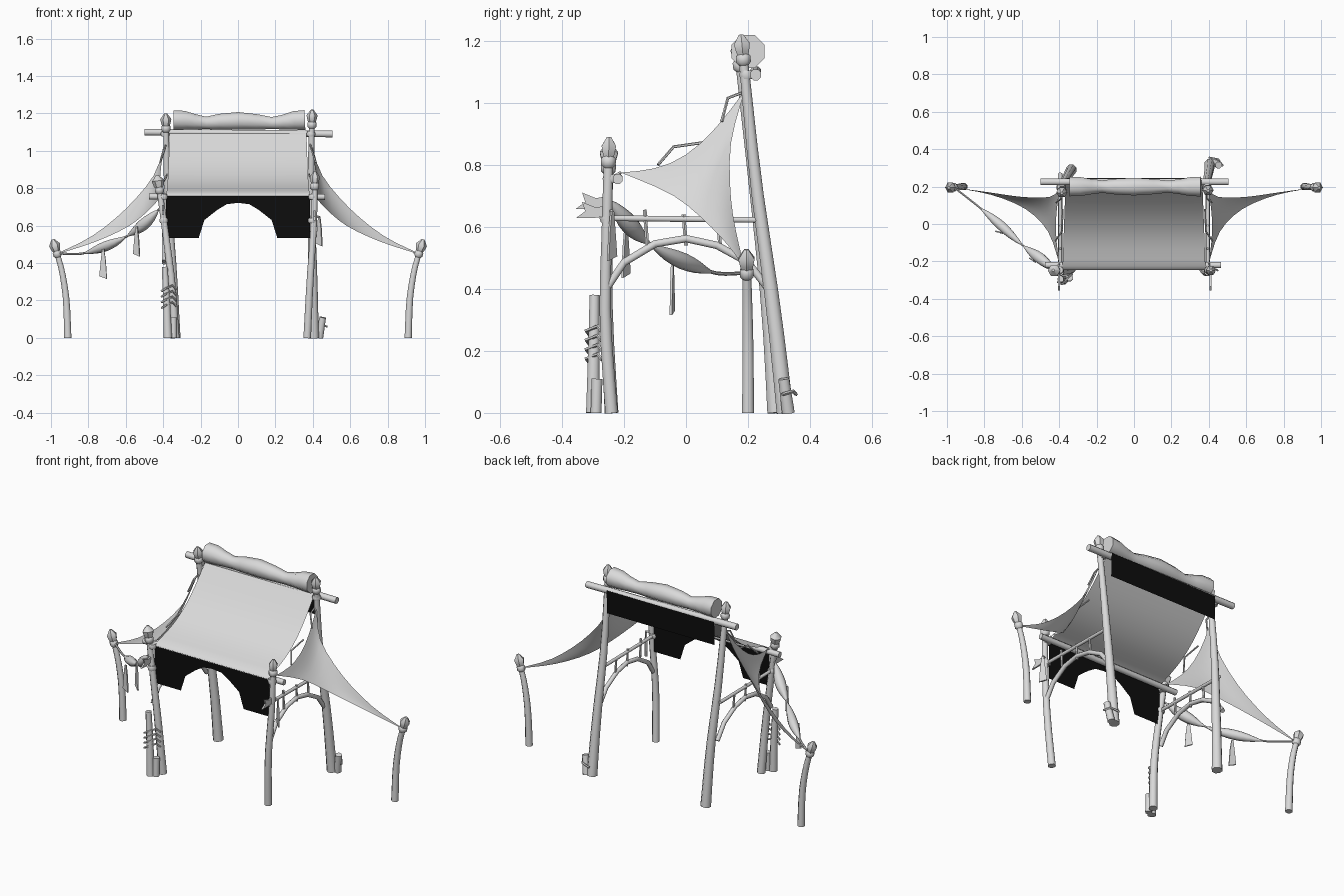
import bpy, bmesh, math
from mathutils import Vector

cube = bpy.data.objects.get("Cube")
if cube:
    bpy.data.objects.remove(cube, do_unlink=True)


def material(name, value):
    m = bpy.data.materials.new(name)
    m.use_nodes = True
    color = (value, value, value, 1)
    m.diffuse_color = color
    bsdf = next(n for n in m.node_tree.nodes if n.type == 'BSDF_PRINCIPLED')
    bsdf.inputs["Base Color"].default_value = color
    bsdf.inputs["Roughness"].default_value = 0.8
    return m


GREY = material("plain grey", 0.7)
BLACK = material("black cloth", 0.004)
parts = []


def finish(name, bm, mat, fix=True):
    if fix:
        bmesh.ops.recalc_face_normals(bm, faces=bm.faces)
    mesh = bpy.data.meshes.new(name)
    bm.to_mesh(mesh)
    bm.free()
    mesh.materials.append(mat)
    ob = bpy.data.objects.new(name, mesh)
    bpy.context.scene.collection.objects.link(ob)
    parts.append(ob)
    return ob


def tube(name, pts, radii, sides=8):
    """Capped sweep through points; radii is one number or one per point."""
    pts = [Vector(p) for p in pts]
    if not isinstance(radii, (list, tuple)):
        radii = [radii] * len(pts)
    axis = (pts[-1] - pts[0]).normalized()
    ref = Vector((1, 0, 0)) if abs(axis.z) > 0.8 else Vector((0, 0, 1))
    bm = bmesh.new()
    rings = []
    for i, p in enumerate(pts):
        t = (pts[min(i + 1, len(pts) - 1)] - pts[max(i - 1, 0)]).normalized()
        u = t.cross(ref).normalized()
        v = t.cross(u)
        angles = [math.tau * (k + 0.5) / sides for k in range(sides)]
        rings.append([bm.verts.new(p + radii[i] * (u * math.cos(a) + v * math.sin(a))) for a in angles])
    for a, b in zip(rings, rings[1:]):
        for k in range(sides):
            n = (k + 1) % sides
            bm.faces.new((a[k], a[n], b[n], b[k]))
    bm.faces.new(rings[0])
    bm.faces.new(rings[-1])
    return finish(name, bm, GREY)


def sheet(name, func, nu, nv, mat):
    """Open cloth surface from a function of two 0..1 parameters."""
    bm = bmesh.new()
    g = [[bm.verts.new(func(i / nu, j / nv)) for j in range(nv + 1)] for i in range(nu + 1)]
    for i in range(nu):
        for j in range(nv):
            bm.faces.new((g[i][j], g[i + 1][j], g[i + 1][j + 1], g[i][j + 1]))
    bmesh.ops.remove_doubles(bm, verts=bm.verts, dist=0.0005)
    return finish(name, bm, mat)


def plate(name, outline, thickness, mat):
    """Flat outline, thickened along its normal."""
    bm = bmesh.new()
    face = bm.faces.new([bm.verts.new(p) for p in outline])
    if thickness:
        face.normal_update()
        shift = face.normal * thickness
        ext = bmesh.ops.extrude_face_region(bm, geom=[face])["geom"]
        bmesh.ops.translate(bm, vec=shift, verts=[e for e in ext if isinstance(e, bmesh.types.BMVert)])
    return finish(name, bm, mat, bool(thickness))


def along(path, t):
    """Point on a smooth curve through evenly spaced control points."""
    x = t * (len(path) - 1)
    i = min(int(x), len(path) - 2)
    f = x - i
    p = [Vector(path[max(0, min(len(path) - 1, i + k))]) for k in (-1, 0, 1, 2)]
    return 0.5 * (2 * p[1] + (p[2] - p[0]) * f + (2 * p[0] - 5 * p[1] + 4 * p[2] - p[3]) * f ** 2
                  + (3 * p[1] - p[0] - 3 * p[2] + p[3]) * f ** 3)


def post(name, path, r_base, r_top, knob):
    """Bent tapering pole with a collar and a faceted knob."""
    n = 8
    pts = [along(path, i / n) for i in range(n + 1)]
    tube(name, pts, [r_base + (r_top - r_base) * i / n for i in range(n + 1)])
    top = pts[-1]
    lean = (pts[-1] - pts[-2]).normalized()
    tube(name + "_collar", [top + lean * h for h in (-0.02, -0.01, 0.01, 0.02)],
         [r_top, r_top * 1.6, r_top * 1.6, r_top])
    tube(name + "_knob", [top + lean * h for h in (0, 0.025, 0.05, 0.08)],
         [r_top, knob * 0.8, knob, 0.008], 6)


# Main poles
post("front_right_pole", [(-.335, -.24, 0), (-.355, -.255, .3), (-.39, -.255, .58), (-.42, -.25, .79)], .024, .016, .034)
post("front_left_pole", [(.37, -.24, 0), (.385, -.26, .3), (.405, -.255, .6), (.41, -.25, .81)], .022, .016, .027)
post("back_right_pole", [(-.335, .29, 0), (-.35, .265, .35), (-.375, .22, .75), (-.385, .175, 1.12)], .03, .016, .03)
post("back_left_pole", [(.405, .32, 0), (.4, .28, .35), (.39, .225, .75), (.395, .185, 1.14)], .03, .016, .03)

# Stumps tied beside the poles
tube("tall_stump", [(-.375, -.3, 0), (-.382, -.297, .2), (-.392, -.295, .38)], [.024, .02, .017])
tube("short_stump", [(-.345, -.29, 0), (-.345, -.287, .11)], .019)
tube("back_stump", [(.435, .33, 0), (.453, .315, .11)], [.022, .019])
for i in range(4):
    z = .16 + i * .03
    tube("stump_lashing", [(-.41, -.31, z), (-.385, -.322, z + .015), (-.35, -.285, z + .03), (-.33, -.27, z + .01)], .006, 5)
tube("back_stump_lashing", [(.4, .355, .06), (.45, .345, .07), (.475, .31, .06)], .006, 5)

# Crossbars
tube("back_crossbar", [(-.5, .225, 1.1), (.505, .225, 1.09)], .019)
tube("front_crossbar", [(-.475, -.22, .756), (.465, -.22, .754)], .017)

# Roof cloth draped over the bars
ROOF = [(-.247, .758), (-.225, .778), (-.14, .806), (-.05, .846), (.04, .91), (.12, .99), (.2, 1.085), (.225, 1.112), (.243, 1.1)]


def roof(u, v):
    p = along([(0, y, z) for y, z in ROOF], v)
    return ((u * 2 - 1) * (.385 - .025 * v), p.y, p.z)


sheet("roof_cloth", roof, 4, 16, GREY)
sheet("back_strip", lambda u, v: (-.36 + .72 * u, .245 - .005 * v, 1.1 - .14 * v), 1, 1, BLACK)

# Front valance with an arched opening
arch = [(.21, .535), (.18, .63), (.11, .685), (.06, .715)]
side = [(.385, .76), (.385, .535)] + arch
profile = side + [(0, .722)] + [(-x, z) for x, z in reversed(side)]
plate("front_valance", [(x, -.246, z) for x, z in profile], 0, BLACK)

# Rolled cloth on the ridge, tied at two waists
ROLL = [(-.345, .056), (-.29, .055), (-.23, .044), (-.17, .036), (-.1, .045), (0, .051),
        (.1, .044), (.18, .035), (.24, .042), (.3, .054), (.358, .057)]
tube("cloth_roll", [(x, .2, 1.165 - (.057 - r) * .75) for x, r in ROLL], [r for x, r in ROLL])

for s in (-1, 1):
    label = "left" if s > 0 else "right"
    # Outer pole
    post(label + "_outer_pole", [(s * .91, .2, 0), (s * .918, .2, .2), (s * .94, .198, .35), (s * .967, .196, .45)], .021, .015, .03)

    # Sail: two curved outer edges joined by a sagging inner edge
    upper = [(.395, .19, 1.04), (.45, .145, .87), (.6, .145, .69), (.78, .17, .545), (.96, .194, .455)]
    lower = [(.4, -.21, .775), (.46, -.04, .7), (.58, .08, .6), (.76, .155, .515), (.96, .194, .45)]

    def sail(u, v):
        p = along(upper, u).lerp(along(lower, u), v)
        p += Vector((.02, .01, -.075)) * math.sin(math.pi * v) * (1 - u) ** 2
        return (s * p.x, p.y, p.z)

    sheet(label + "_sail", sail, 12, 8, GREY)

    # Ropes tying the sail to the frame
    for rope in ([(.4, -.21, .775), (.41, -.255, .75)],
                 [(.415, .115, .94), (.39, .135, 1.015), (.385, .2, 1.04)],
                 [(.42, -.09, .8), (.385, -.04, .858), (.38, .08, .875)],
                 [(.94, .194, .456), (.965, .196, .45)]):
        tube(label + "_sail_rope", [(s * x, y, z) for x, y, z in rope], .005, 5)

    # Side rail, curved brace and struts
    x = s * .395
    tube(label + "_rail", [(x, -.26, .628), (x, .24, .622)], .01)
    brace = [(-.25, .41), (-.2, .485), (-.1, .545), (0, .562), (.1, .54), (.2, .485), (.265, .4)]
    tube(label + "_brace", [(x, y, z) for y, z in brace], .013)
    for y, top in ((-.125, .655), (0, .64), (.11, .63)):
        tube(label + "_strut", [(x, y, .54), (x, y - .008, top)], .007, 6)

    # Lashings where bars meet poles
    for px, py, pz in ((.4, -.245, .755), (.39, .195, 1.09), (.397, -.255, .628)):
        tube(label + "_lashing", [(s * px, py, pz - .014), (s * px, py, pz), (s * px, py, pz + .014)], [.021, .026, .021])

    # Forked ribbon board pointing forwards
    z = .65 if s > 0 else .68
    fork = [(-.25, .02), (-.29, .012), (-.335, .03), (-.325, 0), (-.355, -.022), (-.3, -.022), (-.25, -.015)]
    plate(label + "_forked_board", [(s * .405, y, z + h) for y, h in fork], .009, GREY)

# Garland from the outer pole to the front pole
line = [(-.96, .194, .452), (-.84, .1, .45), (-.72, 0, .485), (-.6, -.11, .54), (-.5, -.185, .61), (-.42, -.25, .69)]
tube("garland_rope", [along(line, i / 20) for i in range(21)], .006, 6)
for start, end, fat in ((.24, .6, .022), (.62, .97, .026)):
    steps = 8
    pts = [along(line, start + (end - start) * i / steps) for i in range(steps + 1)]
    tube("garland_wrap", pts, [.005 + fat * math.sin(math.pi * i / steps) for i in range(steps + 1)])

# Hanging tags, narrow above and flared below
TAG = [(-.005, 0), (-.012, -.06), (-.021, -.145), (.021, -.16), (.014, -.06), (.005, 0)]
for tx, ty, tz, turn in ((-.72, -.04, .475, .25), (-.54, -.19, .595, .6), (.437, -.235, .65, .7)):
    plate("hanging_tag", [(tx + w * math.cos(turn), ty - w * math.sin(turn), tz + h) for w, h in TAG], .008, GREY)
tube("tag_hook", [(.405, -.25, .655), (.437, -.235, .645)], .006, 5)

# Smooth curved parts, keep facets sharp
for ob in bpy.context.selected_objects:
    ob.select_set(False)
for ob in parts:
    ob.select_set(True)
bpy.context.view_layer.objects.active = parts[0]
bpy.ops.object.shade_smooth_by_angle(angle=math.radians(48))
